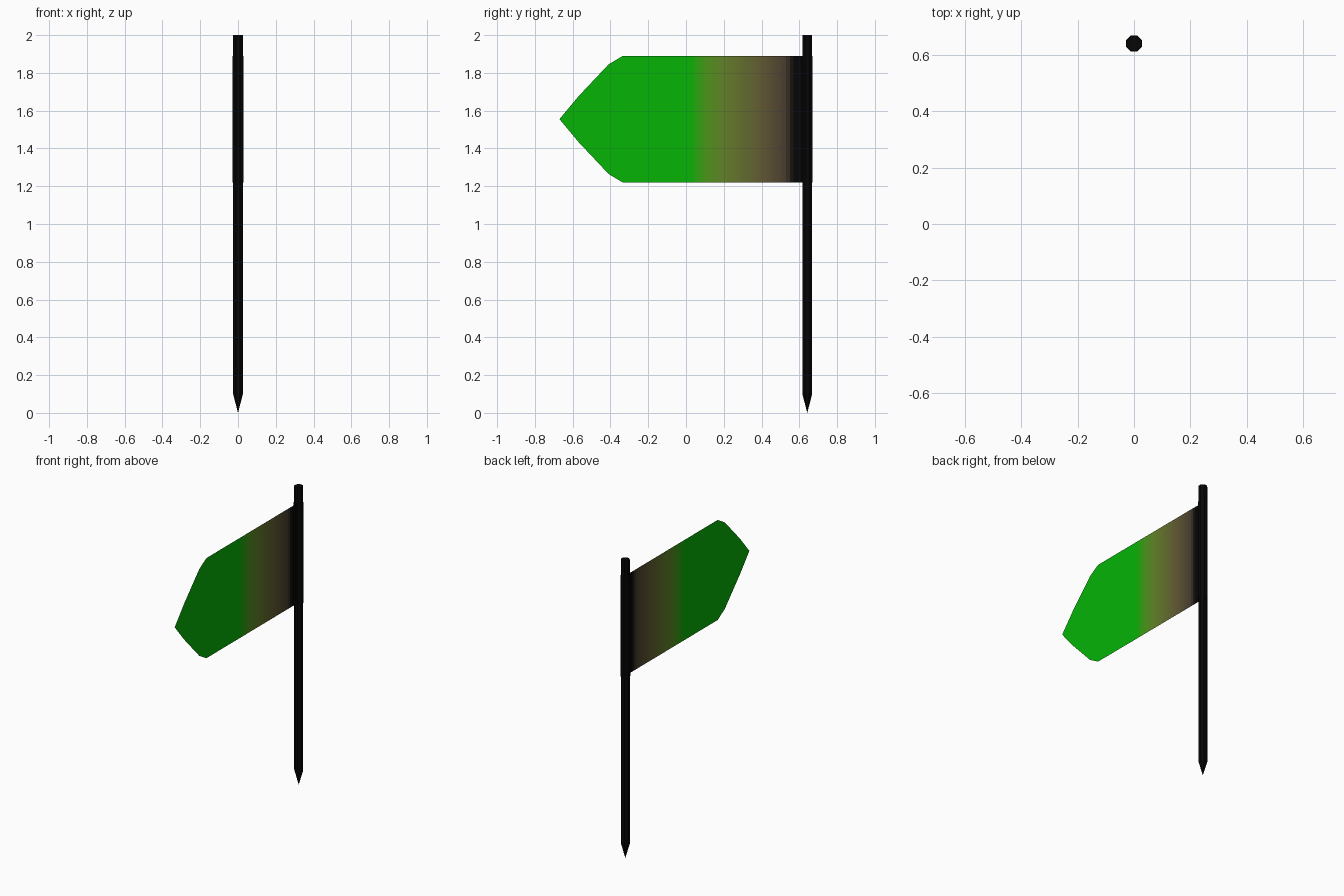
import bpy, math

if "Cube" in bpy.data.objects:
    bpy.data.objects.remove(bpy.data.objects["Cube"])

POLE_Y = 0.642
MID_Z = 1.555


def material(name, rgb):
    # picture colours converted to linear values
    mat = bpy.data.materials.new(name)
    mat.diffuse_color = (*[(c / 255) ** 2.2 for c in rgb], 1)
    mat.use_nodes = True
    mat.node_tree.nodes["Principled BSDF"].inputs["Base Color"].default_value = mat.diffuse_color
    return mat


def make_object(name, verts, faces, mats):
    mesh = bpy.data.meshes.new(name)
    mesh.from_pydata(verts, [], faces)
    for m in mats:
        mesh.materials.append(m)
    mesh.update()
    obj = bpy.data.objects.new(name, mesh)
    bpy.context.collection.objects.link(obj)
    return obj


def octagon_column(name, rings, mat, tip_z=None):
    # rings: (half width across flats, z), listed from bottom to top
    verts, faces = [], []
    for half, z in rings:
        r = half / math.cos(math.pi / 8)
        for i in range(8):
            a = math.pi / 8 + i * math.pi / 4
            verts.append((r * math.cos(a), POLE_Y + r * math.sin(a), z))
    for k in range(len(rings) - 1):
        for i in range(8):
            j = (i + 1) % 8
            faces.append((k * 8 + i, k * 8 + j, k * 8 + 8 + j, k * 8 + 8 + i))
    top = (len(rings) - 1) * 8
    faces.append(tuple(range(top, top + 8)))
    if tip_z is None:
        faces.append(tuple(range(7, -1, -1)))
    else:
        verts.append((0, POLE_Y, tip_z))
        faces += [(len(verts) - 1, (i + 1) % 8, i) for i in range(8)]
    return make_object(name, verts, faces, [mat])


black = material("black", (14, 14, 14))

# Pole with pointed foot, and the cloth sleeve wrapped around it
octagon_column("pole", [(0.026, 0.1), (0.026, 2.0)], black, tip_z=0.0)
octagon_column("sleeve", [(0.0285, MID_Z - 0.335), (0.0285, MID_Z + 0.335)], black)

# Flag colour fade: (y, colour)
stops = [(0.02, (14, 178, 14)), (0.1, (75, 150, 30)), (0.2, (100, 128, 45)),
         (0.4, (98, 90, 54)), (0.53, (72, 62, 50)), (0.57, (14, 14, 14))]


def fade(y):
    if y <= stops[0][0]:
        return stops[0][1]
    for (y0, c0), (y1, c1) in zip(stops, stops[1:]):
        if y <= y1:
            t = (y - y0) / (y1 - y0)
            return [a + (b - a) * t for a, b in zip(c0, c1)]
    return stops[-1][1]


# Flag: thin sheet, symmetric columns of (y, half height)
columns = [(-0.57, 0.12), (-0.41, 0.29), (-0.335, 0.335), (0.02, 0.335)]
strips = 28
columns += [(0.02 + 0.55 * i / strips, 0.335) for i in range(1, strips + 1)]
columns.append((POLE_Y - 0.02, 0.335))

verts, faces = [(0, -0.67, MID_Z)], [(0, 1, 2)]
for y, h in columns:
    verts += [(0, y, MID_Z - h), (0, y, MID_Z + h)]
mats = [material("flag_green", stops[0][1])]
slots = [0]
for k in range(len(columns) - 1):
    b = 1 + 2 * k
    faces.append((b, b + 2, b + 3, b + 1))
    middle = (columns[k][0] + columns[k + 1][0]) / 2
    if middle > 0.02:
        mats.append(material(f"flag_fade_{k}", fade(middle)))
    slots.append(len(mats) - 1)
flag = make_object("flag", verts, faces, mats)
for poly, slot in zip(flag.data.polygons, slots):
    poly.material_index = slot
